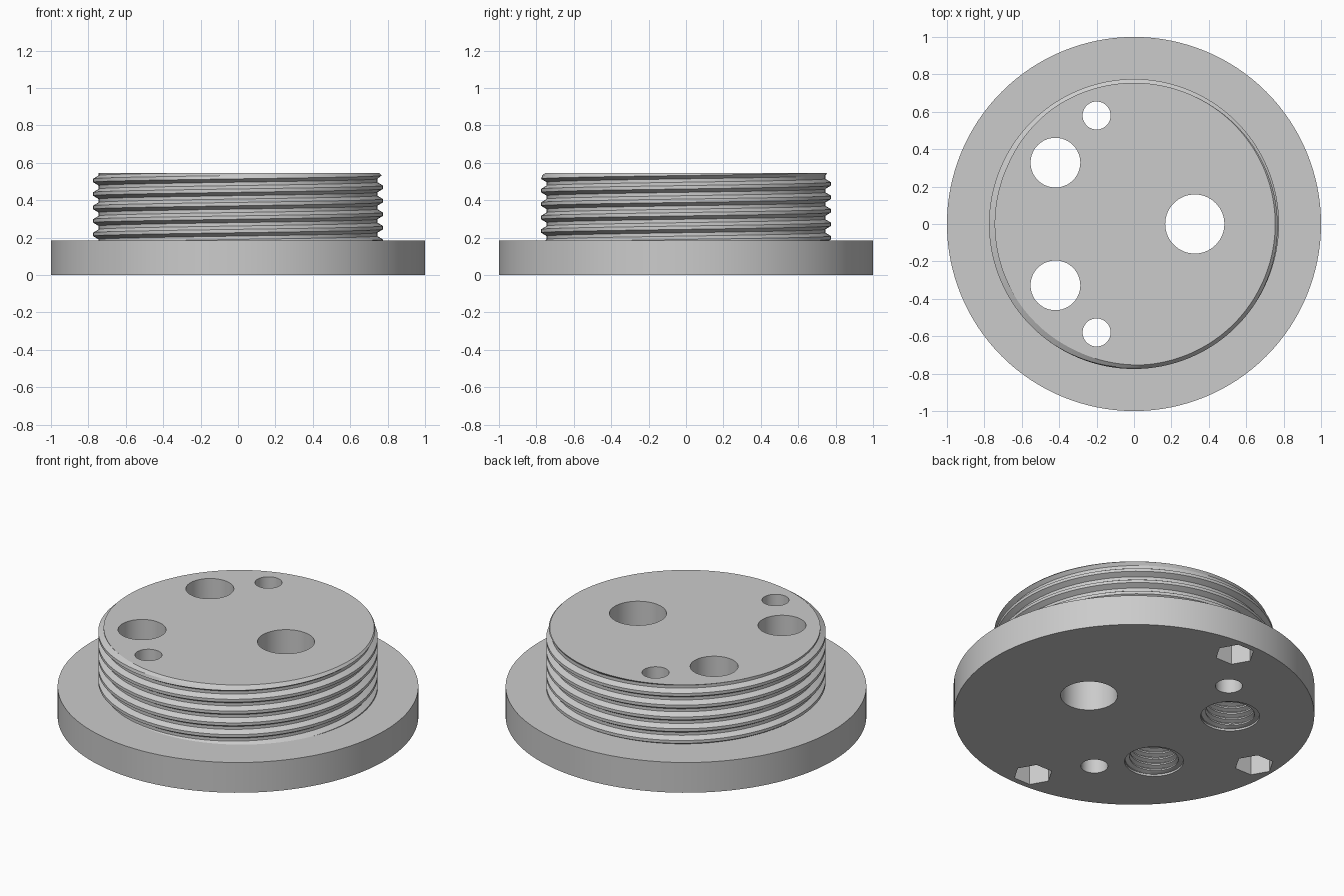
import bpy, bmesh, math
from mathutils import Matrix, Vector

if "Cube" in bpy.data.objects:
    bpy.data.objects.remove(bpy.data.objects["Cube"], do_unlink=True)

FLANGE_TOP, TOP = 0.185, 0.545


def add_object(name, bm):
    mesh = bpy.data.meshes.new(name)
    bm.to_mesh(mesh)
    bm.free()
    obj = bpy.data.objects.new(name, mesh)
    bpy.context.collection.objects.link(obj)
    return obj


def thread_radius(phase, minor, major):
    """Trapezoid thread: crest around phase 0, root around phase 0.5."""
    d = abs((phase + 0.5) % 1 - 0.5)
    t = min(max((d - 0.125) / 0.25, 0), 1)
    return major + (minor - major) * t


def threaded_solid(name, z0, z1, minor, major, pitch, crest_z, below, above, segments, end_radius):
    """Turned solid with a helical thread from z0 to z1, and plain turned steps below and above."""
    bm = bmesh.new()
    columns = []
    first = math.floor((z0 - crest_z) / pitch) - 2
    last = math.ceil((z1 - crest_z) / pitch) + 2
    for i in range(segments + 1):
        turn = i / segments
        rows = list(below)
        for k in range(first, last):
            for f in (-0.375, -0.125, 0.125, 0.375):
                z = crest_z + (k + f + turn) * pitch
                z = min(max(z, z0), z1)
                r = thread_radius((z - crest_z) / pitch - turn, minor, major)
                rows.append((min(r, end_radius + z1 - z), z))
        rows += above
        a = turn * math.tau
        columns.append([bm.verts.new((r * math.cos(a), r * math.sin(a), z)) for r, z in rows])
    for a, b in zip(columns, columns[1:]):
        for j in range(len(a) - 1):
            bm.faces.new((a[j], b[j], b[j + 1], a[j + 1]))
    bmesh.ops.remove_doubles(bm, verts=bm.verts, dist=1e-5)
    bmesh.ops.holes_fill(bm, edges=[e for e in bm.edges if e.is_boundary], sides=0)
    bmesh.ops.recalc_face_normals(bm, faces=bm.faces)
    return add_object(name, bm)


def prism(name, x, y, radius, z0, z1, sides, spin=0.0):
    bm = bmesh.new()
    place = Matrix.Translation(Vector((x, y, (z0 + z1) / 2))) @ Matrix.Rotation(spin, 4, 'Z')
    bmesh.ops.create_cone(bm, cap_ends=True, segments=sides, radius1=radius, radius2=radius,
                          depth=z1 - z0, matrix=place)
    return add_object(name, bm)


# Flange and threaded boss turned as one solid
body = threaded_solid("threaded_flange_plug", FLANGE_TOP, TOP, 0.745, 0.775, 0.072, 0.469,
                      [(1, 0), (1, FLANGE_TOP)], [], 128, 0.755)

# Plain through holes
cutters = [prism("main_hole_cutter", 0.325, 0, 0.158, -0.1, 0.7, 64)]
for side in (1, -1):
    cutters.append(prism("small_hole_cutter", -0.2, side * 0.58, 0.075, -0.1, 0.7, 48))
    # Ports threaded from below, plain near the top
    port = threaded_solid("port_cutter", 0.012, 0.37, 0.135, 0.16, 0.036, 0.02,
                          [(0.163, -0.1), (0.163, 0.012)], [(0.133, 0.37), (0.133, 0.7)], 48, 1.0)
    port.data.transform(Matrix.Translation((-0.42, side * 0.328, 0)))
    cutters.append(port)

# Hexagonal pockets under the rim
for x, y in ((0, 0.87), (-0.87, 0), (0, -0.87)):
    cutters.append(prism("hex_pocket_cutter", x, y, 0.11, -0.1, 0.13, 6, math.radians(30)))

bpy.ops.object.select_all(action='DESELECT')
bpy.context.view_layer.objects.active = body
body.select_set(True)
for cutter in cutters:
    cutter.hide_render = True
    mod = body.modifiers.new("cut", 'BOOLEAN')
    mod.operation = 'DIFFERENCE'
    mod.solver = 'EXACT'
    mod.object = cutter
    bpy.ops.object.modifier_apply(modifier=mod.name)
    bpy.data.objects.remove(cutter, do_unlink=True)

# Single grey finish
grey = bpy.data.materials.new("plain_grey")
grey.use_nodes = True
colour = (0.6, 0.6, 0.6, 1)
grey.diffuse_color = colour
grey.node_tree.nodes["Principled BSDF"].inputs["Base Color"].default_value = colour
body.data.materials.clear()
body.data.materials.append(grey)
for face in body.data.polygons:
    face.material_index = 0
bpy.ops.object.shade_smooth_by_angle(angle=math.radians(25))
